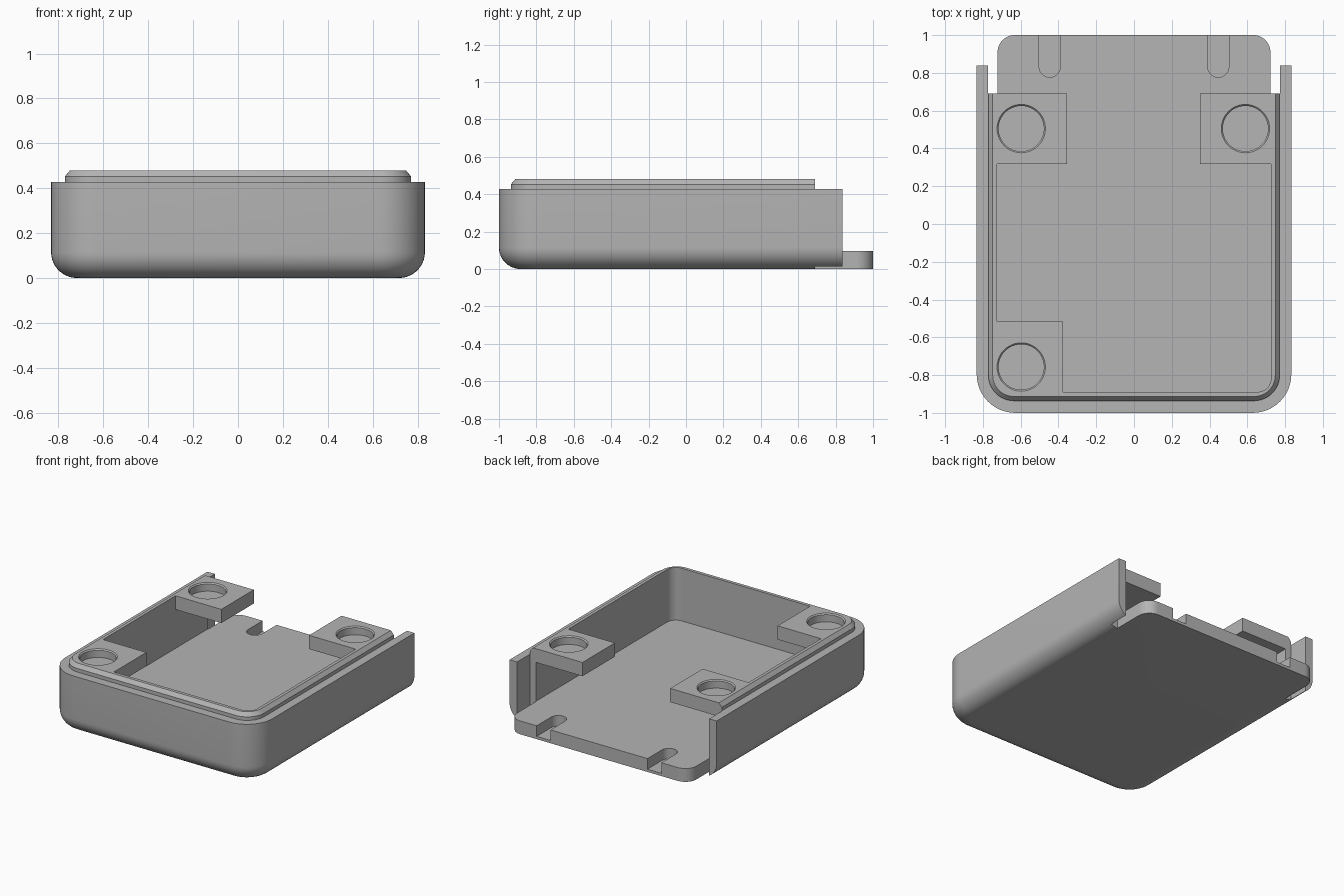
import bpy, bmesh, math

cube = bpy.data.objects.get("Cube")
if cube:
    bpy.data.objects.remove(cube, do_unlink=True)

grey = bpy.data.materials.new("plain grey")
grey.use_nodes = True
colour = (0.46, 0.46, 0.46, 1)
grey.diffuse_color = colour
grey.node_tree.nodes["Principled BSDF"].inputs["Base Color"].default_value = colour


def outline(half, y_round, y_flat, r, cx=0.0, steps=12):
    """Rectangle with the two corners at y_round rounded."""
    s = 1 if y_flat > y_round else -1
    pts = [(cx + half, y_flat), (cx - half, y_flat)]
    for side, first in ((-1, 0), (1, 90)):
        for i in range(steps + 1):
            a = math.radians(first + 90 * i / steps)
            pts.append((cx + side * (half - r) - r * math.cos(a),
                        y_round + s * (r - r * math.sin(a))))
    return pts


def circle(cx, cy, r, steps=48):
    return [(cx + r * math.cos(math.tau * i / steps),
             cy + r * math.sin(math.tau * i / steps)) for i in range(steps)]


def loft(name, rings):
    """Closed solid through stacked (points, z) rings."""
    bm = bmesh.new()
    loops = [[bm.verts.new((x, y, z)) for x, y in pts] for pts, z in rings]
    for low, high in zip(loops, loops[1:]):
        for i in range(len(low)):
            j = (i + 1) % len(low)
            bm.faces.new((low[i], low[j], high[j], high[i]))
    bm.faces.new(loops[0][::-1])
    bm.faces.new(loops[-1])
    bmesh.ops.recalc_face_normals(bm, faces=bm.faces)
    mesh = bpy.data.meshes.new(name)
    bm.to_mesh(mesh)
    bm.free()
    mesh.materials.append(grey)
    obj = bpy.data.objects.new(name, mesh)
    bpy.context.collection.objects.link(obj)
    return obj


def block(name, x0, x1, y0, y1, z0, z1):
    pts = [(x0, y0), (x1, y0), (x1, y1), (x0, y1)]
    return loft(name, [(pts, z0), (pts, z1)])


def combine(target, tool, operation="DIFFERENCE"):
    """Apply a boolean and discard the tool."""
    mod = target.modifiers.new("cut", "BOOLEAN")
    mod.operation, mod.object, mod.solver = operation, tool, "EXACT"
    bpy.context.view_layer.objects.active = target
    bpy.ops.object.modifier_apply(modifier=mod.name)
    bpy.data.objects.remove(tool, do_unlink=True)


# Outer body with a rounded bottom edge
FILLET = 0.115
rings = []
for i in range(11):
    a = math.radians(9 * i)
    d = FILLET * (1 - math.sin(a))
    rings.append((outline(0.833 - d, -1 + d, 1.1, 0.205 - d),
                  FILLET * (1 - math.cos(a))))
rings.append((outline(0.833, -1, 1.1, 0.205), 0.427))
tray = loft("open_tray", rings)

# Raised chamfered lip
lip = loft("lip", [(outline(0.771 - d, -0.936 + d, 0.78, 0.135 - d), z)
                   for d, z in ((0, 0.3), (0, 0.453), (0.023, 0.48))])
combine(tray, lip, "UNION")

# Cavity, leaving three corner pads
cavity_shape = outline(0.725, -0.889, 1.2, 0.07)
cavity = loft("cavity", [(cavity_shape, 0.097), (cavity_shape, 0.6)])
for x0, x1, y0, y1 in ((-0.9, -0.356, 0.317, 0.8),
                       (0.35, 0.9, 0.317, 0.8),
                       (-0.9, -0.376, -1.1, -0.516)):
    combine(cavity, block("pad", x0, x1, y0, y1, 0.38, 0.7))
combine(tray, cavity)

# Trim the back, leaving thin side walls and the tongue of the floor
trim = block("trim", -0.773, 0.773, 0.69, 1.3, -0.2, 0.8)
combine(trim, block("wall_trim", -1, 1, 0.838, 1.2, -0.1, 0.7), "UNION")
tongue = outline(0.722, 1.0, 0.3, 0.09)
combine(trim, loft("tongue", [(tongue, -0.3), (tongue, 0.2)]))
combine(tray, trim)

# Round pockets in the pads
for cx, cy in ((-0.597, 0.505), (0.59, 0.505), (-0.597, -0.757)):
    combine(tray, loft("pocket", [(circle(cx, cy, r), z) for r, z in
                                  ((0.12, 0.42), (0.12, 0.472), (0.128, 0.48), (0.128, 0.55))]))

# Round-ended slots in the tongue
for cx in (-0.446, 0.446):
    slot = outline(0.056, 0.777, 1.1, 0.0558, cx)
    combine(tray, loft("slot", [(slot, 0.02), (slot, 0.3)]))

bpy.ops.object.select_all(action="DESELECT")
tray.select_set(True)
bpy.context.view_layer.objects.active = tray
bpy.ops.object.shade_smooth_by_angle(angle=math.radians(30))
